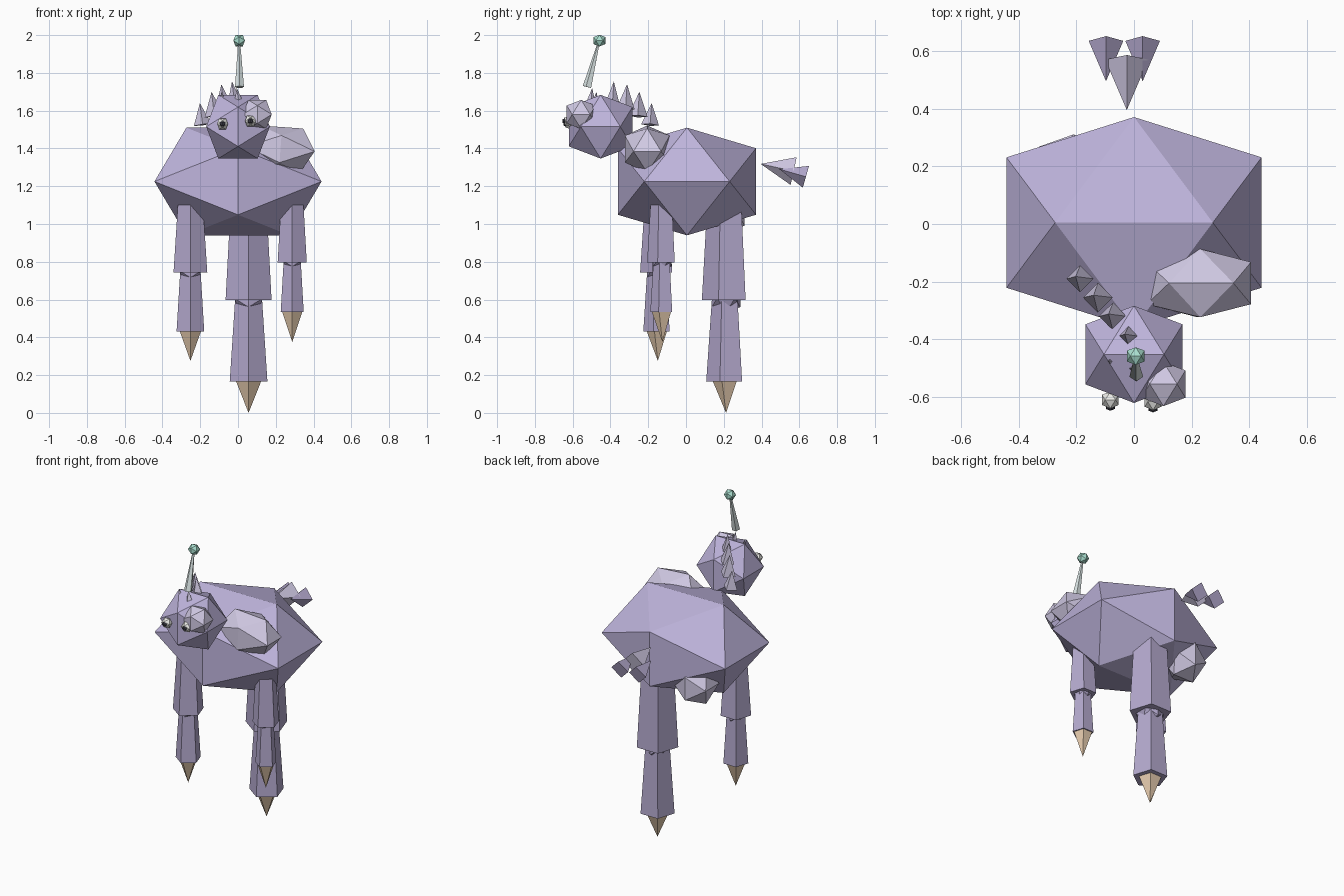
import bpy, bmesh, math
from mathutils import Vector, Matrix

if "Cube" in bpy.data.objects:
    bpy.data.objects.remove(bpy.data.objects["Cube"])


def material(name, rgb):
    m = bpy.data.materials.new(name)
    m.diffuse_color = (*rgb, 1)
    m.use_nodes = True
    m.node_tree.nodes["Principled BSDF"].inputs["Base Color"].default_value = m.diffuse_color
    return m


HIDE = material("hide", (0.52, 0.46, 0.72))
PALE = material("pale_hide", (0.64, 0.59, 0.78))
LIMB = material("limb_hide", (0.46, 0.40, 0.62))
HOOF = material("hoof", (0.80, 0.61, 0.43))
STALK = material("stalk", (0.72, 0.80, 0.80))
GLOW = material("glow", (0.40, 0.74, 0.63))
WHITE = material("eye_white", (0.85, 0.85, 0.82))
DARK = material("pupil", (0.05, 0.05, 0.07))


def hull(name, points, mat):
    """Flat-faced convex solid around a few points."""
    bm = bmesh.new()
    for p in points:
        bm.verts.new(p)
    bmesh.ops.convex_hull(bm, input=bm.verts[:])
    bmesh.ops.recalc_face_normals(bm, faces=bm.faces[:])
    mesh = bpy.data.meshes.new(name)
    bm.to_mesh(mesh)
    bm.free()
    mesh.materials.append(mat)
    ob = bpy.data.objects.new(name, mesh)
    bpy.context.collection.objects.link(ob)
    return ob


def ico(name, centre, radii, mat, tilt=0):
    """Icosahedron with its edges lined up to the axes, tilted about y."""
    if isinstance(radii, (int, float)):
        radii = (radii,) * 3
    a, b = 0.5257, 0.8507
    rot = Matrix.Rotation(math.radians(tilt), 3, 'Y')
    pts = []
    for s in (-1, 1):
        for t in (-1, 1):
            for v in ((s * a, 0, t * b), (s * b, t * a, 0), (0, s * b, t * a)):
                pts.append(Vector(centre) + rot @ Vector([q * r for q, r in zip(v, radii)]))
    return hull(name, pts, mat)


def taper(name, p0, r0, p1, r1, mat, sides=5):
    """Tapered prism from p0 to p1; a zero radius gives a point."""
    p0, p1 = Vector(p0), Vector(p1)
    d = (p1 - p0).normalized()
    u = Vector((0, -1, 0)) if abs(d.z) > 0.7 else Vector((0, 0, 1))
    u = (u - d * u.dot(d)).normalized()
    w = d.cross(u)
    pts = []
    for p, r in ((p0, r0), (p1, r1)):
        if r == 0:
            pts.append(p)
            continue
        for k in range(sides):
            t = 2 * math.pi * k / sides
            pts.append(p + (u * math.cos(t) + w * math.sin(t)) * r)
    return hull(name, pts, mat)


# Body, head and lumps
ico("body", (0, 0.005, 1.225), (0.52, 0.43, 0.335), HIDE)
ico("head", (0, -0.452, 1.515), 0.198, HIDE)
ico("shoulder_lump", (0.225, -0.205, 1.397), (0.213, 0.139, 0.137), PALE, 4)
ico("hip_lump", (-0.21, 0.20, 1.065), (0.14, 0.13, 0.14), PALE)
ico("brow_lump", (0.102, -0.555, 1.58), 0.09, PALE)

# Eyes
for side, x, y, z in (("left", -0.082, -0.61, 1.53), ("right", 0.066, -0.616, 1.545)):
    ico(side + "_eye", (x, y, z), 0.034, WHITE)
    ico(side + "_pupil", (x, y - 0.022, z), 0.018, DARK)

# Antenna
taper("antenna_stalk", (0.008, -0.522, 1.725), 0.025, (0.006, -0.462, 1.96), 0.006, STALK)
ico("antenna_ball", (0.006, -0.458, 1.971), 0.036, GLOW)

# Mane of spikes drifting back from the crown: x, y, base z, tip z, radius
spikes = [(0.008, -0.505, 1.62, 1.72, 0.032), (-0.073, -0.482, 1.61, 1.70, 0.028),
          (-0.017, -0.39, 1.63, 1.755, 0.040), (-0.073, -0.32, 1.61, 1.74, 0.048),
          (-0.125, -0.255, 1.57, 1.70, 0.052), (-0.187, -0.19, 1.525, 1.64, 0.047)]
for i, (x, y, z0, z1, r) in enumerate(spikes):
    taper(f"mane_spike_{i}", (x, y, z0), r, (x - 0.015, y + 0.008, z1), 0, PALE, 4)

# Tail tuft: points toward the body, wide ends outward
taper("tail_main", (-0.025, 0.395, 1.318), 0, (-0.025, 0.57, 1.28), 0.075, PALE, 4)
for i, x in enumerate((-0.097, 0.03)):
    taper(f"tail_tip_{i}", (x, 0.495, 1.29), 0, (x, 0.635, 1.25), 0.06, LIMB, 4)

# Legs: x, y, (top, knee, ankle, tip heights), (upper top/bottom, lower top/bottom, hoof radii)
legs = {
    "front_left": (-0.252, -0.149, (1.10, 0.742, 0.43, 0.275), (0.07, 0.094, 0.056, 0.077, 0.060)),
    "front_right": (0.287, -0.125, (1.10, 0.795, 0.533, 0.375), (0.063, 0.081, 0.047, 0.064, 0.057)),
    "back": (0.056, 0.212, (1.10, 0.597, 0.165, 0.0), (0.10, 0.128, 0.074, 0.105, 0.071)),
}
for name, (x, y, (z0, z1, z2, z3), (r0, r1, r2, r3, r4)) in legs.items():
    taper(name + "_upper_leg", (x, y, z0), r0, (x, y, z1), r1, LIMB)
    ico(name + "_knee", (x, y, z1 + 0.01), r2 * 1.2, LIMB)
    taper(name + "_lower_leg", (x, y, z1 + 0.02), r2, (x, y, z2), r3, LIMB)
    taper(name + "_hoof", (x, y, z2 + 0.005), r4, (x, y, z3), 0, HOOF)
